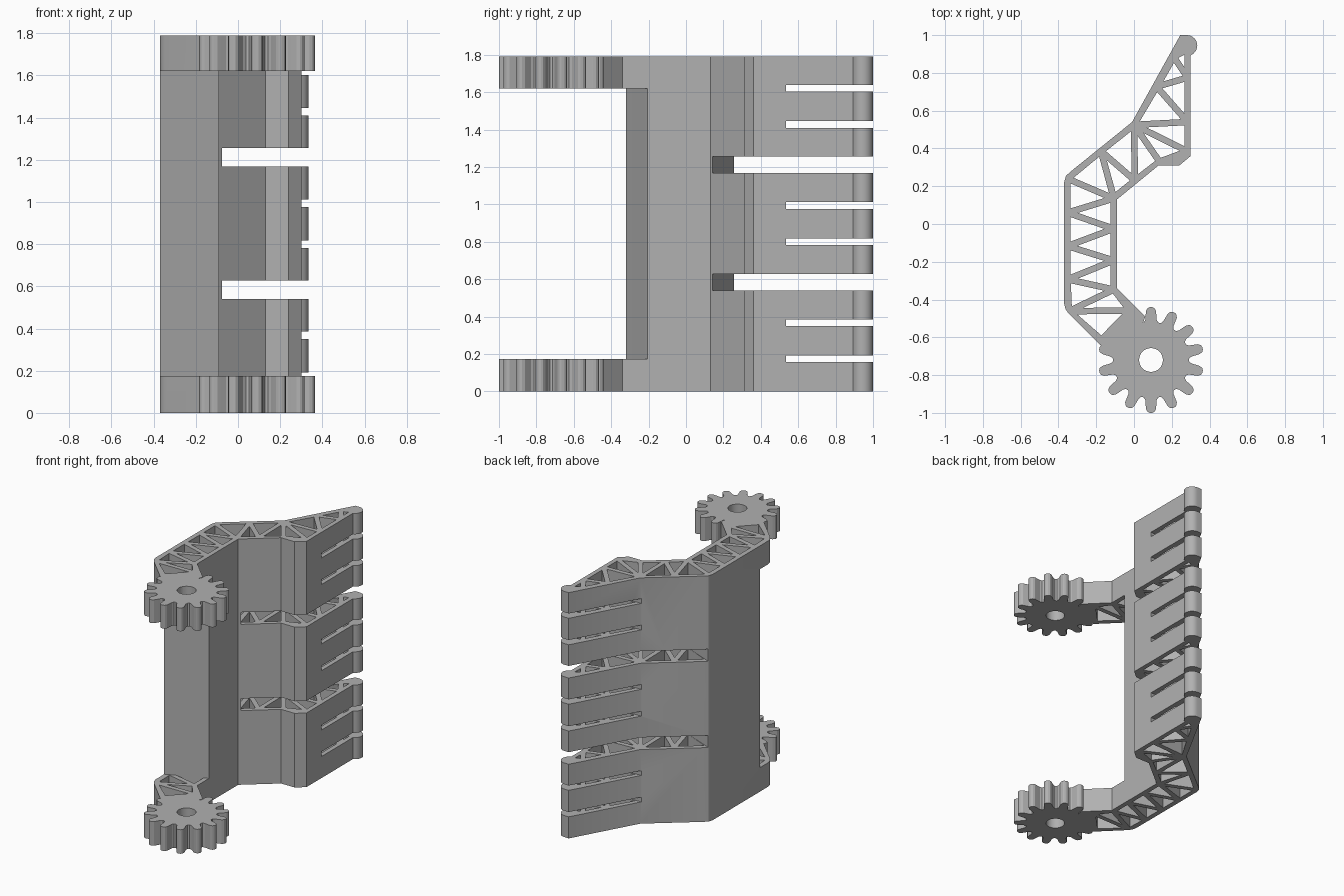
import bpy, bmesh, math
from mathutils import Vector

if "Cube" in bpy.data.objects:
    bpy.data.objects.remove(bpy.data.objects["Cube"])

HEIGHT = 1.79
GEAR = (0.09, -0.72)

grey = bpy.data.materials.new("plain grey")
grey.diffuse_color = (0.44, 0.44, 0.44, 1)
grey.use_nodes = True
grey.node_tree.nodes["Principled BSDF"].inputs["Base Color"].default_value = grey.diffuse_color


def polar(c, r, a):
    return (c[0] + r * math.cos(a), c[1] + r * math.sin(a))


def prisms(name, items):
    """Object made of upright prisms: items are (points, z0, z1)."""
    bm = bmesh.new()
    for pts, z0, z1 in items:
        face = bm.faces.new([bm.verts.new((x, y, z0)) for x, y in pts])
        ext = bmesh.ops.extrude_face_region(bm, geom=[face])
        top = [v for v in ext["geom"] if isinstance(v, bmesh.types.BMVert)]
        bmesh.ops.translate(bm, vec=(0, 0, z1 - z0), verts=top)
    bmesh.ops.recalc_face_normals(bm, faces=bm.faces)
    me = bpy.data.meshes.new(name)
    bm.to_mesh(me)
    bm.free()
    ob = bpy.data.objects.new(name, me)
    bpy.context.collection.objects.link(ob)
    return ob


def boolean(target, tool, operation):
    mod = target.modifiers.new("bool", "BOOLEAN")
    mod.operation, mod.object, mod.solver = operation, tool, "EXACT"
    bpy.context.view_layer.update()
    dg = bpy.context.evaluated_depsgraph_get()
    me = bpy.data.meshes.new_from_object(target.evaluated_get(dg))
    target.modifiers.clear()
    target.data = me
    bpy.data.objects.remove(tool)


def inset(tri, d):
    """Triangle shrunk by d on every side, about its incentre."""
    a, b, c = (Vector(p) for p in tri)
    la, lb, lc = (b - c).length, (c - a).length, (a - b).length
    per = la + lb + lc
    mid = (a * la + b * lb + c * lc) / per
    area = abs((b - a).cross(c - a)) / 2
    k = 1 - d / (2 * area / per)
    return [tuple(mid + (p - mid) * k) for p in (a, b, c)]


# Bent arm outline with a rounded tip
outline = [(0.06, -0.49), (-0.09, -0.34), (-0.09, 0.13), (0.13, 0.31), (0.24, 0.31),
           (0.30, 0.36), (0.30, 0.893)]
outline += [polar((0.28, 0.945), 0.055, math.radians(-62 + 152 * i / 12)) for i in range(13)]
outline += [(0.245, 1.0), (-0.01, 0.54), (-0.335, 0.278), (-0.36, 0.255), (-0.37, 0.22),
            (-0.37, -0.42), (-0.362, -0.452), (-0.345, -0.475), (-0.18, -0.64), (0.0, -0.65)]
arm = prisms("hinged_truss_arm", [(outline, 0, HEIGHT)])

# Gear with 14 rounded teeth, one pointing straight back
half_tooth = [(0.202, 0.19), (0.215, 0.14), (0.24, 0.118), (0.262, 0.1), (0.275, 0.065), (0.28, 0.025)]
gear_pts = []
for i in range(14):
    a = math.pi / 2 + i * math.tau / 14
    gear_pts += [polar(GEAR, r, a - w) for r, w in half_tooth]
    gear_pts += [polar(GEAR, r, a + w) for r, w in reversed(half_tooth)]
boolean(arm, prisms("gear_teeth", [(gear_pts, 0, HEIGHT)]), "UNION")

# Truss cells between zigzag struts, and the axle bore
strips = [
    [(-0.172, -0.613), (-0.022, -0.458), (-0.345, -0.462), (-0.107, -0.347), (-0.352, -0.293),
     (-0.107, -0.193), (-0.352, -0.117), (-0.107, -0.025), (-0.352, 0.06), (-0.107, 0.135),
     (-0.352, 0.24), (-0.175, 0.386)],
    [(-0.107, 0.14), (-0.175, 0.386), (0.005, 0.23), (0.0, 0.525), (0.135, 0.33), (0.284, 0.385)],
    [(0.284, 0.385), (0.0, 0.525), (0.284, 0.54), (0.12, 0.727), (0.284, 0.775),
     (0.21, 0.885), (0.284, 0.925)],
]
cells = [inset(s[i:i + 3], 0.017) for s in strips for i in range(len(s) - 2)]
cells.append([polar(GEAR, 0.063, math.tau * i / 32) for i in range(32)])
boolean(arm, prisms("cell_cutter", [(c, -0.1, HEIGHT + 0.1) for c in cells]), "DIFFERENCE")

# Opening between the two gears, two wide slots and six finger slits
opening = [(-0.6, -1.2), (0.6, -1.2), (0.6, 0.078), (-0.6, -0.415)]
wide = [(-0.45, 0.294), (0.0, 0.11), (0.6, 0.11), (0.6, 1.2), (-0.45, 1.2)]
slit = [(-0.2, 0.535), (0.6, 0.535), (0.6, 1.2), (-0.2, 1.2)]
cuts = [(opening, 0.175, 1.62), (wide, 0.54, 0.628), (wide, 1.168, 1.256)]
for z in (0.157, 0.35, 0.782, 0.977, 1.41, 1.603):
    cuts.append((slit, z, z + 0.035))
boolean(arm, prisms("slot_cutter", cuts), "DIFFERENCE")

arm.data.materials.clear()
arm.data.materials.append(grey)
for p in arm.data.polygons:
    p.material_index = 0
bpy.context.view_layer.objects.active = arm
arm.select_set(True)
bpy.ops.object.shade_smooth_by_angle(angle=math.radians(25))
